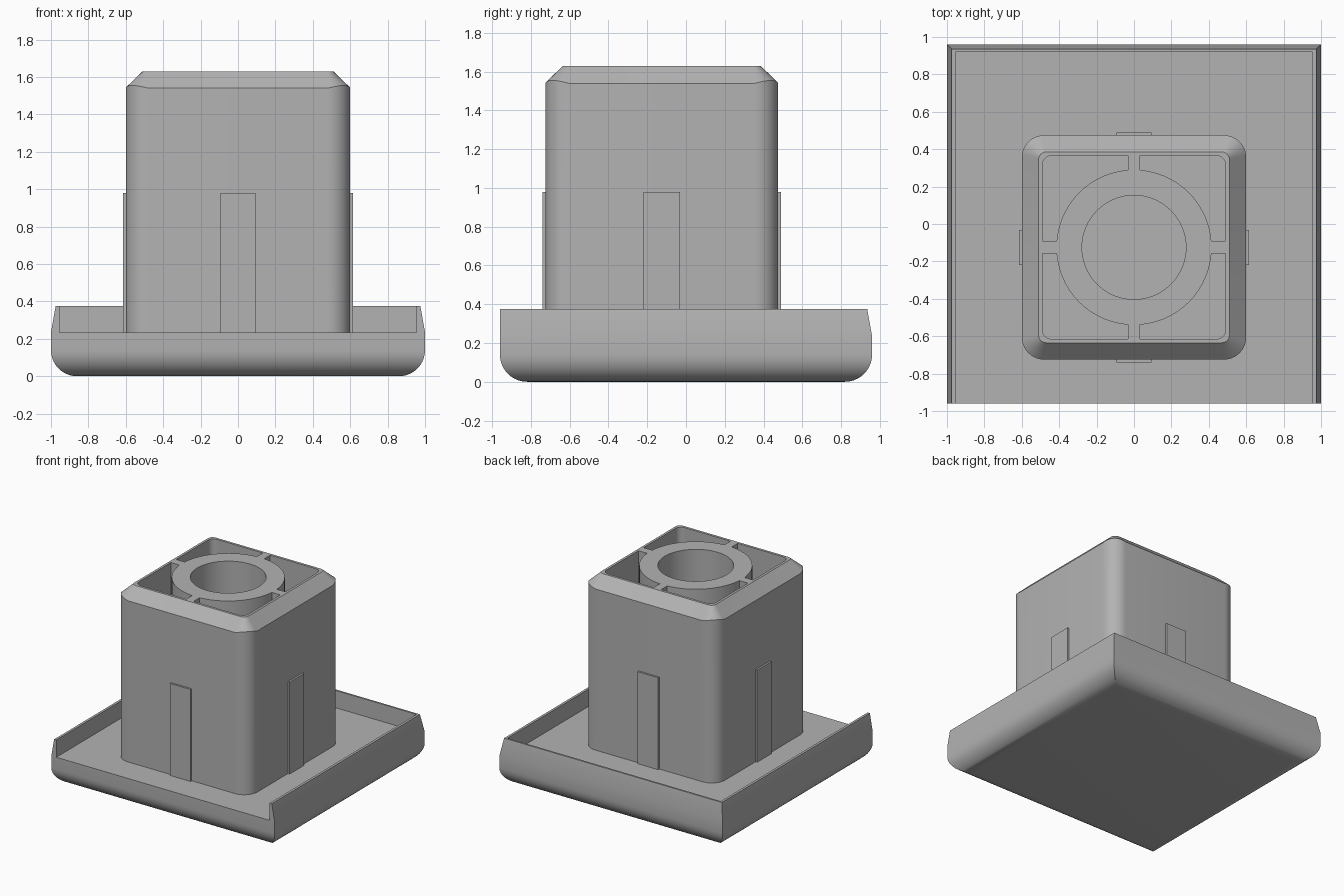
import bpy, bmesh, math

if "Cube" in bpy.data.objects:
    bpy.data.objects.remove(bpy.data.objects["Cube"], do_unlink=True)

CY = -0.125      # y centre of the hollow plug
FLOOR = 0.235    # top of the tray floor
TOP = 1.63

grey = bpy.data.materials.new("plain grey")
grey.use_nodes = True
grey.diffuse_color = (0.45, 0.45, 0.45, 1)
grey.node_tree.nodes["Principled BSDF"].inputs["Base Color"].default_value = (0.45, 0.45, 0.45, 1)


def loft(name, rings):
    """Closed solid through rings that have equal point counts."""
    bm = bmesh.new()
    rows = [[bm.verts.new(p) for p in ring] for ring in rings]
    n = len(rows[0])
    for a, b in zip(rows, rows[1:]):
        for i in range(n):
            j = (i + 1) % n
            bm.faces.new((a[i], a[j], b[j], b[i]))
    bm.faces.new(rows[0][::-1])
    bm.faces.new(rows[-1])
    bmesh.ops.recalc_face_normals(bm, faces=bm.faces)
    mesh = bpy.data.meshes.new(name)
    bm.to_mesh(mesh)
    bm.free()
    mesh.materials.append(grey)
    ob = bpy.data.objects.new(name, mesh)
    bpy.context.collection.objects.link(ob)
    return ob


def rect(x, y0, y1, z):
    return [(-x, y0, z), (x, y0, z), (x, y1, z), (-x, y1, z)]


def box(name, x0, x1, y0, y1, z0, z1):
    return loft(name, [[(x0, y0, z), (x1, y0, z), (x1, y1, z), (x0, y1, z)] for z in (z0, z1)])


def rounded(half, r, z, lift=0.0, steps=10):
    """Rounded square around the plug axis; lift raises the corner middles."""
    pts = []
    for q, (sx, sy) in enumerate([(1, 1), (-1, 1), (-1, -1), (1, -1)]):
        for k in range(steps + 1):
            t = math.pi / 2 * k / steps
            a = t + q * math.pi / 2
            pts.append((sx * (half - r) + r * math.cos(a),
                        CY + sy * (half - r) + r * math.sin(a),
                        z + lift * math.sin(2 * t)))
    return pts


def cylinder(name, r, z0, z1, n=64):
    return loft(name, [[(r * math.cos(2 * math.pi * i / n), CY + r * math.sin(2 * math.pi * i / n), z)
                        for i in range(n)] for z in (z0, z1)])


def cut(target, *tools):
    """Subtract each tool from the target and discard the tool."""
    bpy.context.view_layer.objects.active = target
    for tool in tools:
        mod = target.modifiers.new("cut", 'BOOLEAN')
        mod.operation = 'DIFFERENCE'
        mod.solver = 'EXACT'
        mod.object = tool
        bpy.ops.object.modifier_apply(modifier=mod.name)
        bpy.data.objects.remove(tool, do_unlink=True)


def smooth(ob):
    bpy.ops.object.select_all(action='DESELECT')
    ob.select_set(True)
    bpy.context.view_layer.objects.active = ob
    bpy.ops.object.shade_smooth_by_angle(angle=math.radians(30))


# Tray: rounded underside, tapered rim on three sides, open at the front
R = 0.14
rings = []
for k in range(11):
    a = math.pi / 2 * k / 10
    inset = R * (1 - math.sin(a))
    rings.append(rect(1 - inset, -0.96 + inset, 0.96 - inset, R * (1 - math.cos(a))))
rings += [rect(1, -0.96, 0.96, FLOOR), rect(0.975, -0.96, 0.935, 0.375)]
tray = loft("tray", rings)
cut(tray, box("tray_cutter", -0.955, 0.955, -1.5, 0.92, FLOOR, 1))
smooth(tray)

# Plug: rounded square post with a chamfered top
plug = loft("plug", [rounded(0.6, 0.12, FLOOR - 0.01),
                     rounded(0.6, 0.12, 1.54, 0.015),
                     rounded(0.51, 0.04, TOP)])

# Hollow it, leaving a ring and four ribs, then bore the ring
low, high = 0.1, 1.8
cavity = loft("cavity_cutter", [rounded(0.49, 0.05, z) for z in (low, high)])
cut(cavity,
    cylinder("ring_core", 0.415, low - 0.1, high + 0.1),
    box("rib_core_x", -1, 1, CY - 0.033, CY + 0.033, low - 0.1, high + 0.1),
    box("rib_core_y", -0.033, 0.033, CY - 1, CY + 1, low - 0.1, high + 0.1))
cut(plug, cavity, cylinder("bore_cutter", 0.278, low, high))
smooth(plug)

# Thin raised grip strips on the four plug faces
W, REACH = 0.093, 0.615
for side, s in (("left", 1), ("right", -1)):
    x0, x1 = sorted((s * 0.59, s * REACH))
    box(side + "_strip", x0, x1, CY - W, CY + W, FLOOR - 0.01, 0.98)
for side, s in (("back", 1), ("front", -1)):
    y0, y1 = sorted((CY + s * 0.59, CY + s * REACH))
    box(side + "_strip", -W, W, y0, y1, FLOOR - 0.01, 0.98)
